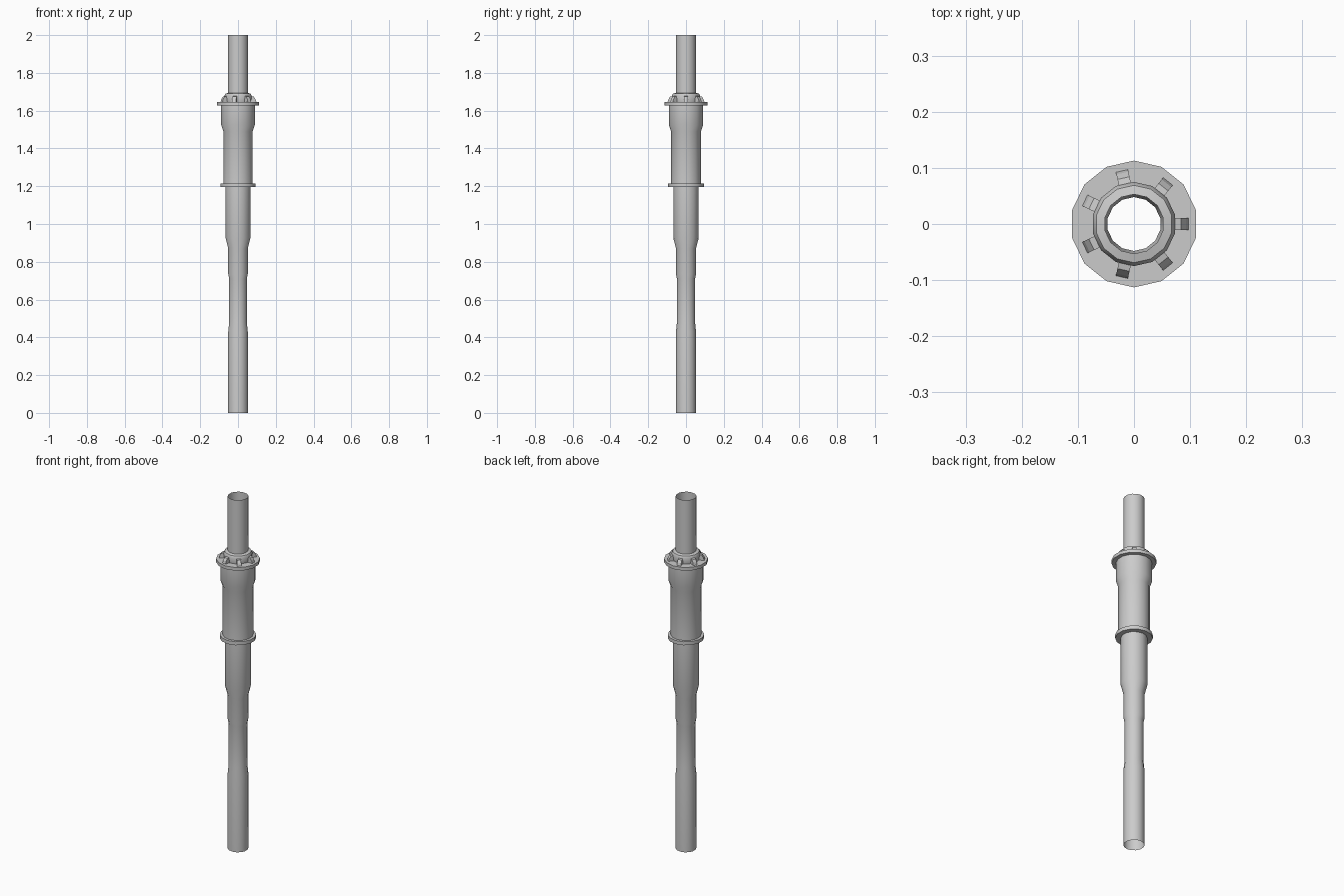
import bpy, bmesh, math
from mathutils import Matrix

if "Cube" in bpy.data.objects:
    bpy.data.objects.remove(bpy.data.objects["Cube"])

SIDES = 14


def finish(name, bm):
    bmesh.ops.recalc_face_normals(bm, faces=bm.faces)
    mesh = bpy.data.meshes.new(name)
    bm.to_mesh(mesh)
    bm.free()
    ob = bpy.data.objects.new(name, mesh)
    bpy.context.collection.objects.link(ob)
    return ob


def lathe(name, profile):
    """Open shell turned around z from (radius, z) points, a corner facing y."""
    bm = bmesh.new()
    rings = []
    for r, z in profile:
        angles = [math.pi / 2 + math.tau * i / SIDES for i in range(SIDES)]
        rings.append([bm.verts.new((r * math.cos(a), r * math.sin(a), z)) for a in angles])
    for low, high in zip(rings, rings[1:]):
        for i in range(SIDES):
            j = (i + 1) % SIDES
            bm.faces.new((low[i], low[j], high[j], high[i]))
    ob = finish(name, bm)
    bpy.ops.object.select_all(action='DESELECT')
    ob.select_set(True)
    bpy.context.view_layer.objects.active = ob
    bpy.ops.object.shade_smooth_by_angle(angle=math.radians(35))
    return ob


# Lower pipe with a slim waist and a wider upper sleeve
lathe("lower_pipe", [(0.053, 0), (0.053, 0.43), (0.048, 0.48), (0.048, 0.71),
                     (0.053, 0.735), (0.053, 0.87), (0.067, 0.925), (0.067, 1.195)])

# Thin flange under the main body
lathe("lower_flange", [(0.067, 1.195), (0.094, 1.195), (0.094, 1.215), (0.079, 1.215)])

# Main body with flared socket
lathe("main_body", [(0.079, 1.215), (0.079, 1.49), (0.091, 1.525), (0.091, 1.63)])

# Wide bolted flange
lathe("upper_flange", [(0.091, 1.628), (0.113, 1.628), (0.113, 1.646), (0.07, 1.646)])

# Collar above the flange
lathe("collar", [(0.07, 1.646), (0.075, 1.678), (0.069, 1.69), (0.053, 1.694)])

# Top pipe
lathe("top_pipe", [(0.053, 1.69), (0.053, 2.0)])

# Seven sloped lugs around the collar
bm = bmesh.new()
section = [(0.066, 1.646), (0.097, 1.646), (0.093, 1.660), (0.084, 1.674), (0.066, 1.678)]
for k in range(7):
    turn = Matrix.Rotation(math.tau * k / 7, 4, 'Z')
    sides = []
    for y in (-0.011, 0.011):
        vs = [bm.verts.new((x, y, z)) for x, z in section]
        bmesh.ops.transform(bm, matrix=turn, verts=vs)
        bm.faces.new(vs)
        sides.append(vs)
    for i in range(len(section)):
        j = (i + 1) % len(section)
        bm.faces.new((sides[0][i], sides[0][j], sides[1][j], sides[1][i]))
finish("flange_lugs", bm)
